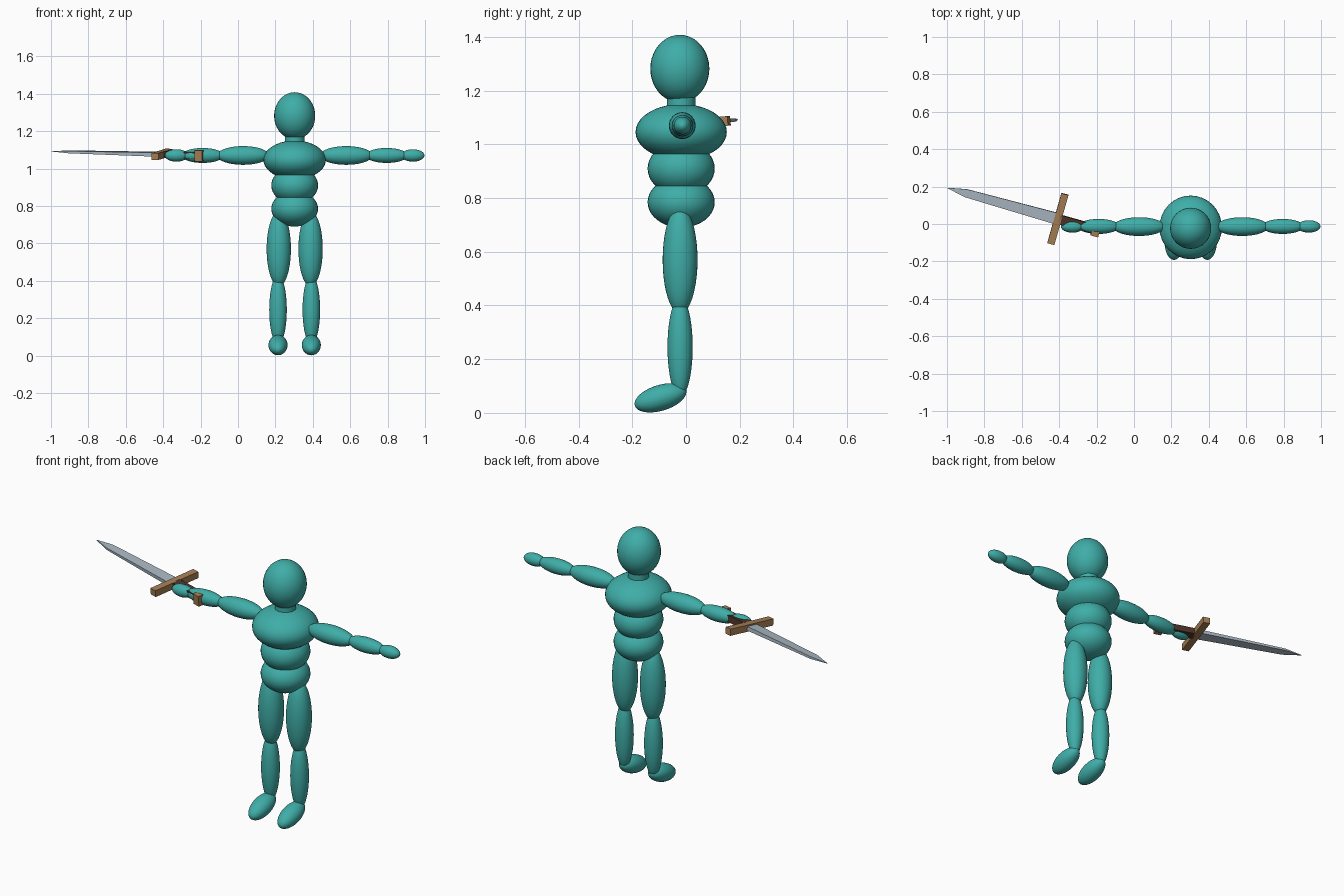
import bpy, bmesh, math
from mathutils import Matrix, Vector

if "Cube" in bpy.data.objects:
    bpy.data.objects.remove(bpy.data.objects["Cube"])


def material(name, rgb):
    m = bpy.data.materials.new(name)
    m.diffuse_color = (*rgb, 1)
    m.use_nodes = True
    m.node_tree.nodes["Principled BSDF"].inputs["Base Color"].default_value = m.diffuse_color
    return m


TEAL = material("teal", (0.05, 0.42, 0.39))
WOOD = material("tan wood", (0.38, 0.21, 0.09))
LEATHER = material("dark brown", (0.075, 0.035, 0.022))
STEEL = material("steel", (0.40, 0.48, 0.54))

CX, CY = 0.303, -0.018      # body axis


def finish(bm, name, mat, smooth=False):
    bmesh.ops.recalc_face_normals(bm, faces=bm.faces)
    for f in bm.faces:
        f.smooth = smooth
    me = bpy.data.meshes.new(name)
    bm.to_mesh(me)
    bm.free()
    me.materials.append(mat)
    ob = bpy.data.objects.new(name, me)
    bpy.context.collection.objects.link(ob)
    return ob


def ellipsoid(name, center, radii, axis="Z", tilt=0.0):
    """Smooth ellipsoid; axis is where the poles point, tilt turns it about x."""
    bm = bmesh.new()
    turn = {"Z": Matrix(), "X": Matrix.Rotation(math.pi / 2, 4, "Y"),
            "Y": Matrix.Rotation(math.pi / 2, 4, "X")}[axis]
    mat = (Matrix.Translation(center) @ Matrix.Rotation(tilt, 4, "X")
           @ Matrix.Diagonal((*radii, 1)) @ turn)
    bmesh.ops.create_uvsphere(bm, u_segments=32, v_segments=20, radius=1, matrix=mat)
    return finish(bm, name, TEAL, True)


# Head and torso
ellipsoid("head", (CX, CY - 0.005, 1.282), (0.11, 0.11, 0.126))
ellipsoid("chest", (CX, CY, 1.046), (0.167, 0.17, 0.104))
ellipsoid("waist", (CX, CY, 0.91), (0.125, 0.125, 0.10))
ellipsoid("hips", (CX, CY, 0.785), (0.125, 0.125, 0.095))

# Neck
bm = bmesh.new()
bmesh.ops.create_cone(bm, cap_ends=True, segments=32, radius1=0.053, radius2=0.053,
                      depth=0.12, matrix=Matrix.Translation((CX, CY, 1.13)))
neck = finish(bm, "neck", TEAL, True)
bpy.context.view_layer.objects.active = neck
neck.select_set(True)
bpy.ops.object.shade_smooth_by_angle()

# Limbs on both sides
for side, s in (("left", 1), ("right", -1)):
    ellipsoid(side + "_thigh", (CX + s * 0.085, CY - 0.004, 0.57), (0.065, 0.065, 0.20))
    ellipsoid(side + "_shin", (CX + s * 0.089, CY - 0.004, 0.245), (0.047, 0.047, 0.185))
    ellipsoid(side + "_foot", (CX + s * 0.089, -0.095, 0.056), (0.051, 0.1, 0.048),
              "Y", math.radians(17))
    ellipsoid(side + "_upper_arm", (CX + s * 0.276, -0.014, 1.07), (0.14, 0.05, 0.05), "X")
    ellipsoid(side + "_forearm", (CX + s * 0.492, -0.013, 1.07), (0.112, 0.04, 0.04), "X")
    ellipsoid(side + "_hand", (CX + s * 0.632, -0.013, 1.07), (0.062, 0.033, 0.033), "X")

# Sword frame: local x along the blade, y along the guard, origin at guard centre
along = Vector((-0.963, 0.27, 0.026)).normalized()
up = Vector((0, -0.09, 1))
across = along.cross(up).normalized()
up = across.cross(along).normalized()
FRAME = Matrix.Translation((-0.407, 0.027, 1.076)) @ Matrix((along, across, up)).transposed().to_4x4()


def sword_box(name, x, y, size, mat):
    bm = bmesh.new()
    bmesh.ops.create_cube(bm, size=1, matrix=FRAME @ Matrix.Translation((x, y, 0))
                          @ Matrix.Diagonal((*size, 1)))
    return finish(bm, name, mat)


sword_box("sword_guard", 0, 0, (0.039, 0.278, 0.036), WOOD)
sword_box("sword_grip", -0.11, 0, (0.2, 0.05, 0.036), LEATHER)
sword_box("sword_pommel", -0.212, 0, (0.042, 0.07, 0.058), WOOD)

# Blade: tapering rectangular sections closing to a point
bm = bmesh.new()
rings = []
for x, w, t in ((0.0, 0.031, 0.011), (0.51, 0.022, 0.006), (0.614, 0.001, 0.001)):
    rings.append([bm.verts.new(FRAME @ Vector((x, a * w, b * t)))
                  for a, b in ((-1, -1), (1, -1), (1, 1), (-1, 1))])
for r0, r1 in zip(rings, rings[1:]):
    for i in range(4):
        j = (i + 1) % 4
        bm.faces.new((r0[i], r0[j], r1[j], r1[i]))
bm.faces.new(rings[0])
bm.faces.new(rings[-1])
finish(bm, "sword_blade", STEEL)
